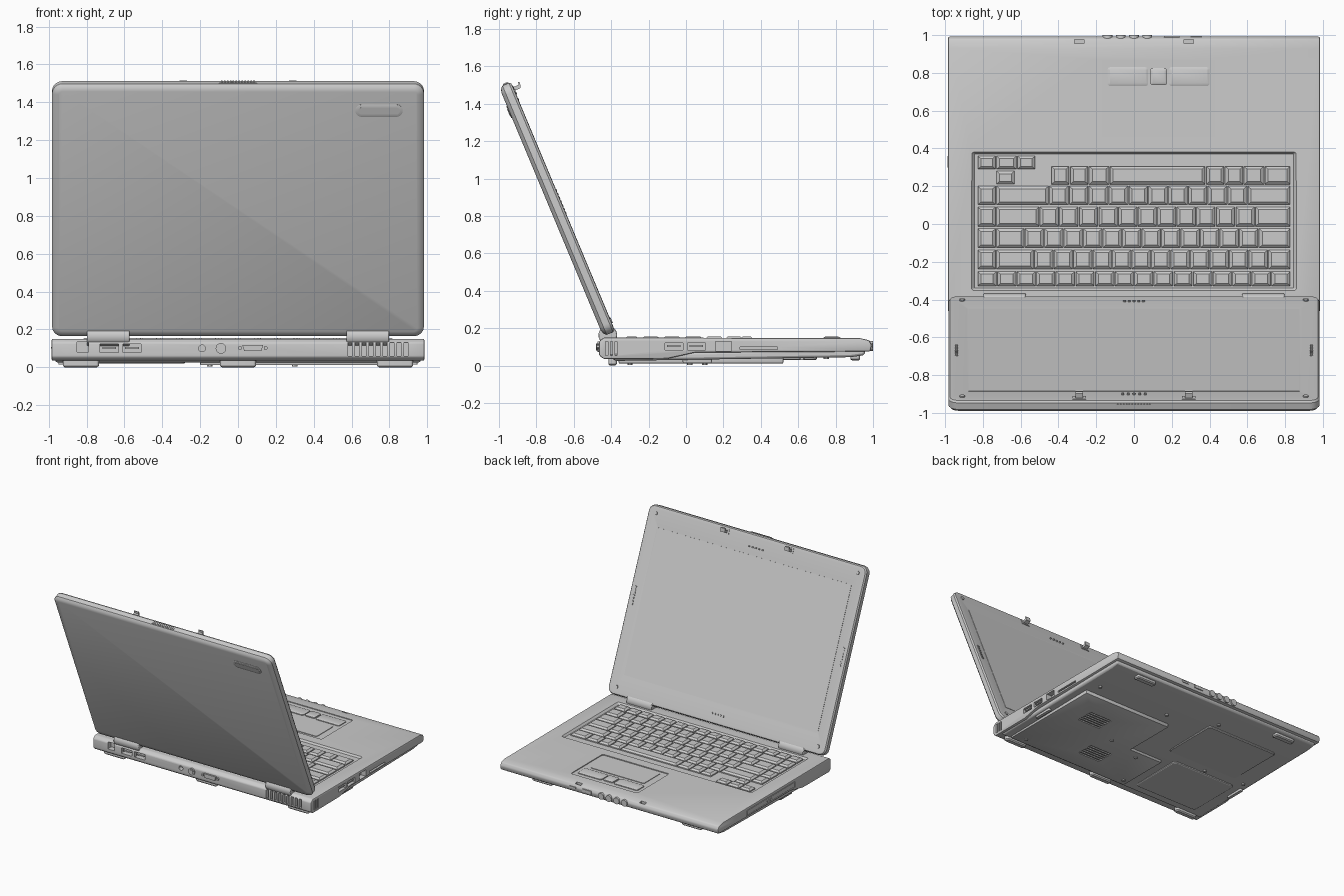
import bpy, bmesh
from math import radians, sin, cos, pi
from mathutils import Matrix, Vector

if "Cube" in bpy.data.objects:
    bpy.data.objects.remove(bpy.data.objects["Cube"])

LID = Matrix.Translation((0, -.41, .17)) @ Matrix.Rotation(radians(112.7), 4, 'X')


def outline(x0, x1, y0, y1, r, n):
    if r <= 0:
        return [(x0, y0), (x1, y0), (x1, y1), (x0, y1)]
    pts = []
    for k, (cx, cy) in enumerate([(x1 - r, y1 - r), (x0 + r, y1 - r), (x0 + r, y0 + r), (x1 - r, y0 + r)]):
        for i in range(n + 1):
            a = (k + i / n) * pi / 2
            pts.append((cx + r * cos(a), cy + r * sin(a)))
    return pts


def loft(bm, rings):
    vs = [[bm.verts.new(p) for p in ring] for ring in rings]
    for a, b in zip(vs, vs[1:]):
        for i in range(len(a)):
            j = (i + 1) % len(a)
            bm.faces.new((a[i], a[j], b[j], b[i]))
    bm.faces.new(vs[0])
    bm.faces.new(vs[-1])


def slab(bm, x0, x1, y0, y1, layers, r=0, n=5):
    """Stack of (rounded) rectangles; layers are (z, inset_x, inset_y)."""
    rings = []
    for z, ix, iy in layers:
        rr = max(r - min(ix, iy), .004) if r else 0
        rings.append([(x, y, z) for x, y in outline(x0 + ix, x1 - ix, y0 + iy, y1 - iy, rr, n)])
    loft(bm, rings)


def block(bm, x0, x1, y0, y1, z0, z1, r=0):
    slab(bm, x0, x1, y0, y1, [(z0, 0, 0), (z1, 0, 0)], r)


def prism(bm, pts, x0, x1):
    loft(bm, [[(x, y, z) for y, z in pts] for x in (x0, x1)])


def cyl(bm, c, r, depth, axis, n=20):
    rot = {'X': Matrix.Rotation(pi / 2, 4, 'Y'), 'Y': Matrix.Rotation(pi / 2, 4, 'X'), 'Z': Matrix()}[axis]
    bmesh.ops.create_cone(bm, cap_ends=True, segments=n, radius1=r, radius2=r, depth=depth,
                          matrix=Matrix.Translation(c) @ rot)


def shade(me):
    me.shade_smooth()
    me.set_sharp_from_angle(angle=radians(30))


def finish(name, bm, M=None, bevel=0, segs=2):
    bmesh.ops.recalc_face_normals(bm, faces=bm.faces)
    me = bpy.data.meshes.new(name)
    bm.to_mesh(me)
    bm.free()
    shade(me)
    ob = bpy.data.objects.new(name, me)
    bpy.context.collection.objects.link(ob)
    if M:
        ob.matrix_world = M
    if bevel:
        m = ob.modifiers.new('bevel', 'BEVEL')
        m.width, m.segments, m.limit_method = bevel, segs, 'ANGLE'
    return ob


def cut(ob, bm):
    cutter = finish('cutter', bm)
    cutter.hide_render = True
    m = ob.modifiers.new('cut', 'BOOLEAN')
    m.operation, m.object, m.solver = 'DIFFERENCE', cutter, 'EXACT'
    bpy.context.view_layer.update()
    dg = bpy.context.evaluated_depsgraph_get()
    me = bpy.data.meshes.new_from_object(ob.evaluated_get(dg))
    ob.modifiers.clear()
    ob.data = me
    shade(me)
    bpy.data.objects.remove(cutter)


# Base body: side profile extruded across the width
b = bmesh.new()
prism(b, [(-.465, .055), (-.465, .13), (-.44, .15), (.93, .147), (.98, .135), (.993, .11), (.985, .075),
          (.05, .07), (-.1, .037), (-.44, .035)], -.985, .985)
base = finish('base_body', b, bevel=.008)

# Openings in the base
c = bmesh.new()
slab(c, -.87, .87, -.36, .39, [(.134, .025, .02), (.16, 0, 0)], .02)      # keyboard well
block(c, -.17, .43, .46, .87, .141, .2, .015)                            # touchpad well
for s in (-1, 1):
    block(c, s * .29 - .025, s * .29 + .025, .955, .978, .11, .2)        # latch slots
for i in range(9):                                                       # rear vents
    block(c, .58 + i * .037, .602 + i * .037, -.5, -.43, .06, .132)
for y in (-.43, -.405, -.38):                                            # side vents
    block(c, .95, 1.1, y, y + .012, .055, .13)
for x, w, z0, z1 in ((-.82, .03, .08, .135), (-.68, .048, .078, .122), (-.56, .048, .078, .122)):
    block(c, x - w, x + w, -.5, -.42, z0, z1)                            # rear sockets
cyl(c, (-.19, -.47, .1), .018, .08, 'Y')
for y, w, z0, z1 in ((-.065, .048, .082, .122), (.055, .048, .082, .122), (.2, .042, .078, .13), (.39, .1, .086, .1)):
    block(c, .94, 1.1, y - w, y + w, z0, z1)                             # side sockets
block(c, -1.1, -.979, .0, .62, .082, .128)                               # optical drive bay
cut(base, c)

# Socket tongues
b = bmesh.new()
for x in (-.68, -.56):
    block(b, x - .036, x + .036, -.46, -.42, .098, .108)
for y in (-.065, .055):
    block(b, .94, .98, y - .036, y + .036, .1, .11)
finish('socket_tongues', b)

# Display connector and round connector on the rear
b = bmesh.new()
prof = [(-.055, .118), (.055, .118), (.045, .085), (-.045, .085)]
loft(b, [[(.078 + x, y, z) for x, z in prof] for y in (-.45, -.478)])
for x in (.01, .146):
    cyl(b, (x, -.468, .102), .011, .02, 'Y', 6)
cyl(b, (-.09, -.466, .1), .028, .016, 'Y')
cyl(b, (-.09, -.472, .1), .018, .016, 'Y')
finish('rear_connectors', b)

# Optical drive tray on the left side
b = bmesh.new()
block(b, -.984, -.9, .006, .614, .086, .124)
block(b, -.988, -.9, .3, .36, .098, .108)
finish('optical_drive', b, bevel=.002)

# Lower tray
b = bmesh.new()
prism(b, [(-.41, .06), (.96, .09), (.955, .056), (.88, .045), (-.38, .025)], -.965, .965)
tray = finish('lower_tray', b, bevel=.012)

# Stepped cover plates, hatches and vents on the underside
b = bmesh.new()
step = [(-.36, .9), (.08, .9), (.52, .9), (.52, .1), (.08, .1), (.08, -.2), (-.36, -.2)]
loft(b, [[(x, y, z) for y, x in step] for z in (.05, .011)])
plate = finish('bottom_cover', b, bevel=.006)
c = bmesh.new()
for cx, cy in ((.59, .25), (.27, -.13)):
    for i in range(6):
        block(c, cx - .1, cx + .1, cy - .075 + i * .026, cy - .061 + i * .026, -.1, .02)
cut(plate, c)
b = bmesh.new()
slab(b, -.8, -.15, .22, .7, [(.06, 0, 0), (.036, 0, 0), (.03, .006, .006)], .03)
slab(b, -.86, -.28, -.32, .14, [(.05, 0, 0), (.024, 0, 0), (.02, .006, .006)], .03)
for x, y, z in ((-.2, .75, .04), (.2, .62, .036), (.85, .62, .036), (-.9, .2, .03), (-.55, .17, .03),
                (.0, .02, .008), (.3, .1, .009), (.8, -.3, .009), (-.15, -.3, .009)):
    cyl(b, (x, y, z), .014, .012, 'Z', 12)
finish('bottom_hatches', b)

# Feet
b = bmesh.new()
for x in (-.83, 0, .83):
    slab(b, x - .095, x + .095, -.415, -.37, [(.04, 0, 0), (.008, 0, 0), (0, .01, .008)], .015)
for x in (-.7, .65):
    slab(b, x - .09, x + .09, .88, .93, [(.06, 0, 0), (.034, 0, 0), (.027, .01, .008)], .015)
for s in (-1, 1):
    slab(b, s * .935 - .015, s * .935 + .015, -.02, .14, [(.05, 0, 0), (.015, .003, .003)], .01)
finish('feet', b)

# Keys: rows of edge positions along x
b = bmesh.new()


def row(y0, y1, edges):
    for x0, x1 in zip(edges, edges[1:]):
        slab(b, x0 + .003, x1 - .003, y0, y1, [(.13, 0, 0), (.143, 0, 0), (.155, .016, .014)])


def spread(lead, n, end):
    a = lead[-1]
    return lead + [a + (end - a) * (i + 1) / n for i in range(n)]


row(.29, .36, [-.83, -.73, -.62, -.52])
row(.212, .28, [-.73, -.63])
row(.21, .305, [-.44, -.34, -.24, -.13, .38, .48, .58, .69, .83])
row(.102, .2, spread([-.83, -.73, -.45], 10, .6) + [.83])
row(-.012, .09, spread([-.83, -.73, -.5], 11, .64) + [.83])
row(-.125, -.025, spread([-.83, -.73, -.58], 12, .66) + [.83])
row(-.237, -.138, spread([-.83, -.73, -.53], 12, .71) + [.83])
row(-.328, -.252, spread([-.83], 16, .83))
finish('keys', b)

# Touchpad, buttons and scroll key
b = bmesh.new()
block(b, -.11, .37, .485, .7, .13, .1455, .01)
for x0, x1 in ((-.14, .075), (.185, .4)):
    slab(b, x0, x1, .73, .83, [(.13, 0, 0), (.147, 0, 0), (.152, .012, .012)], .015)
slab(b, .085, .175, .735, .825, [(.13, 0, 0), (.15, 0, 0), (.156, .012, .012)], .015)
finish('touchpad', b)

# Audio jacks and controls on the user-side edge
b = bmesh.new()
for x in (-.14, -.07, 0, .07):
    cyl(b, (x, .98, .105), .026, .04, 'Y')
    cyl(b, (x, .975, .105), .014, .044, 'Y')
block(b, .16, .24, .95, .996, .095, .12)
block(b, .3, .36, .95, .996, .1, .115)
finish('edge_controls', b)

# Hinges: barrel plus flap reaching onto the lid
b = bmesh.new()
for s in (-1, 1):
    cyl(b, (s * .685, -.418, .163), .05, .225, 'X', 24)
finish('hinge_barrels', b, bevel=.006)

# Lid shell with sloped bezel leading to the screen
b = bmesh.new()
slab(b, -.982, .982, 0, 1.445, [(.035, .035, .035), (.029, .014, .014), (.015, 0, 0), (-.022, 0, 0), (-.033, .008, .008),
                               (-.035, .03, .03), (-.022, .1, .15)], .055, 6)
finish('lid', b, LID)
b = bmesh.new()
slab(b, -.875, .875, .16, 1.285, [(0, 0, 0), (-.0245, 0, 0)])
finish('screen', b, LID)

# Bumpers and speaker slits on the bezel
b = bmesh.new()
for s in (-1, 1):
    for v in (.06, 1.385):
        cyl(b, (s * .91, v, -.034), .014, .012, 'Z', 12)
    for i in range(7):
        block(b, s * .94 - .008, s * .94 + .008, .68 + i * .022, .692 + i * .022, -.038, -.03)
for i in range(5):
    cyl(b, (-.06 + i * .03, 1.345, -.033), .007, .01, 'Z', 8)
    cyl(b, (-.05 + i * .025, .075, -.034), .007, .008, 'Z', 8)
finish('bezel_details', b, LID)

# Latch hooks
b = bmesh.new()
hook = [(1.395, -.02), (1.415, -.02), (1.415, -.065), (1.43, -.07), (1.425, -.078), (1.395, -.07)]
for s in (-1, 1):
    prism(b, hook, s * .29 - .02, s * .29 + .02)
    block(b, s * .29 - .035, s * .29 + .035, 1.385, 1.425, -.037, -.03)
finish('latch_hooks', b, LID)

# Ribbed latch slider on the top edge
b = bmesh.new()
block(b, -.1, .1, 1.43, 1.448, -.02, .012)
for i in range(12):
    block(b, -.09 + i * .0155, -.082 + i * .0155, 1.44, 1.452, -.017, .009)
finish('latch_slider', b, LID)

# Blank oval badge on the outer lid
b = bmesh.new()
slab(b, .62, .87, 1.265, 1.335, [(.03, 0, 0), (.037, 0, 0), (.039, .006, .006)], .034, 8)
slab(b, .635, .855, 1.28, 1.32, [(.03, 0, 0), (.041, 0, 0)], .019, 8)
finish('badge_plate', b, LID)
